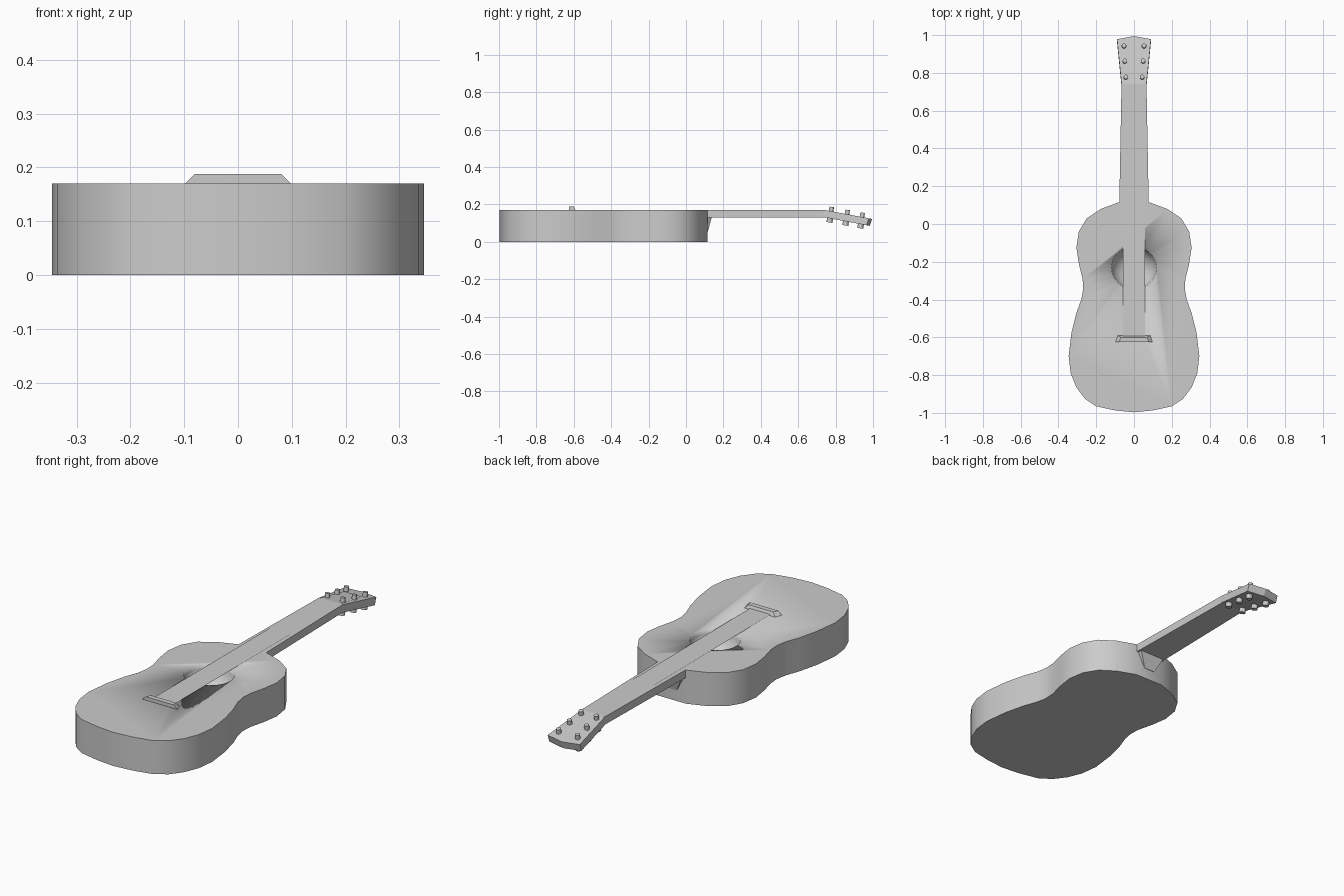
import bpy, bmesh
from math import radians, atan
from mathutils import Matrix, Vector

if "Cube" in bpy.data.objects:
    bpy.data.objects.remove(bpy.data.objects["Cube"])


def finish(bm, name, smooth=None):
    bmesh.ops.recalc_face_normals(bm, faces=bm.faces)
    me = bpy.data.meshes.new(name)
    bm.to_mesh(me)
    bm.free()
    ob = bpy.data.objects.new(name, me)
    bpy.context.collection.objects.link(ob)
    if smooth:
        bpy.ops.object.select_all(action='DESELECT')
        bpy.context.view_layer.objects.active = ob
        ob.select_set(True)
        bpy.ops.object.shade_smooth_by_angle(angle=radians(smooth))
    return ob


def loft(name, rings, smooth=None):
    """Solid skinned through equal-length rings of points, capped at both ends."""
    bm = bmesh.new()
    vs = [[bm.verts.new(p) for p in r] for r in rings]
    n = len(vs[0])
    for a, b in zip(vs, vs[1:]):
        for i in range(n):
            j = (i + 1) % n
            bm.faces.new((a[i], a[j], b[j], b[i]))
    bm.faces.new(vs[0])
    bm.faces.new(vs[-1])
    return finish(bm, name, smooth)


def mirrored(half):
    return half + [(-x, y) for x, y in reversed(half) if x > 0]


def box_ring(y, w, z0, z1):
    return [(-w, y, z0), (w, y, z0), (w, y, z1), (-w, y, z1)]


TOP = 0.17
SLOPE = 0.188

# Body: figure-eight outline extruded upward
half = [(0, -0.997), (0.10, -0.987), (0.20, -0.965), (0.26, -0.925), (0.305, -0.865),
        (0.335, -0.79), (0.346, -0.70), (0.331, -0.575), (0.305, -0.47), (0.279, -0.40),
        (0.269, -0.345), (0.272, -0.29), (0.292, -0.21), (0.305, -0.125), (0.292, -0.04),
        (0.25, 0.03), (0.175, 0.08), (0.08, 0.115)]
outline = mirrored(half)
body = loft("body", [[(x, y, z) for x, y in outline] for z in (0, TOP)], 40)

# Bowl-shaped sound hole cut into the top
bm = bmesh.new()
bmesh.ops.create_uvsphere(bm, u_segments=32, v_segments=16, radius=0.119)
bmesh.ops.transform(bm, verts=bm.verts,
                    matrix=Matrix.Translation((0, -0.232, TOP)) @ Matrix.Diagonal((1, 0.95, 0.9, 1)))
cutter = finish(bm, "sound_hole_cutter", 40)
cutter.hide_render = True
cutter.hide_set(True)
cut = body.modifiers.new("sound_hole", 'BOOLEAN')
cut.operation = 'DIFFERENCE'
cut.solver = 'EXACT'
cut.object = cutter

# Neck and the heel joining it to the body
loft("neck", [box_ring(0.10, 0.078, 0.13, TOP), box_ring(0.745, 0.066, 0.13, TOP)])
loft("heel", [[(-w, 0.09, z), (w, 0.09, z), (w, y, z), (-w, y, z)]
              for w, y, z in ((0.03, 0.117, 0.055), (0.07, 0.138, 0.132))])

# Headstock: flared outline, tilted down
head = mirrored([(0, 0.74), (0.066, 0.74), (0.09, 0.978), (0, 0.995)])
loft("headstock", [[(x, y - s, TOP - t - (y - 0.74) * SLOPE) for x, y in head]
                   for s, t in ((0.012, 0.037), (0, 0))])

# Bridge: bar with sloped ends
loft("bridge", [[(-w, -0.625, z), (w, -0.625, z), (w - 0.012, y, z), (-w + 0.012, y, z)]
                for w, y, z in ((0.10, -0.59, TOP - 0.002), (0.08, -0.60, 0.188))])

# Strings: one flat strip running from the bridge over the hole to the headstock
bm = bmesh.new()
rows = [[bm.verts.new((s * w, y, z)) for s in (-1, 1)]
        for w, y, z in ((0.058, -0.60, 0.175), (0.058, 0.742, 0.172),
                        (0.05, 0.92, 0.172 - 0.178 * SLOPE))]
for a, b in zip(rows, rows[1:]):
    bm.faces.new((a[0], a[1], b[1], b[0]))
finish(bm, "string_strip")

# Tuning pegs: post above the headstock and wider knob below
for row, (x, y) in enumerate(((0.043, 0.773), (0.048, 0.858), (0.053, 0.938))):
    for side, s in (("left", -1), ("right", 1)):
        bm = bmesh.new()
        base = Matrix.Translation((s * x, y, TOP - 0.02 - (y - 0.74) * SLOPE)) \
            @ Matrix.Rotation(-atan(0.15), 4, 'X')
        for r, z0, z1 in ((0.012, -0.03, 0.043), (0.016, -0.041, -0.017)):
            bmesh.ops.create_cone(bm, cap_ends=True, segments=12, radius1=r, radius2=r, depth=z1 - z0,
                                  matrix=base @ Matrix.Translation(Vector((0, 0, (z0 + z1) / 2))))
        finish(bm, f"peg_{side}_{row + 1}", 40)
